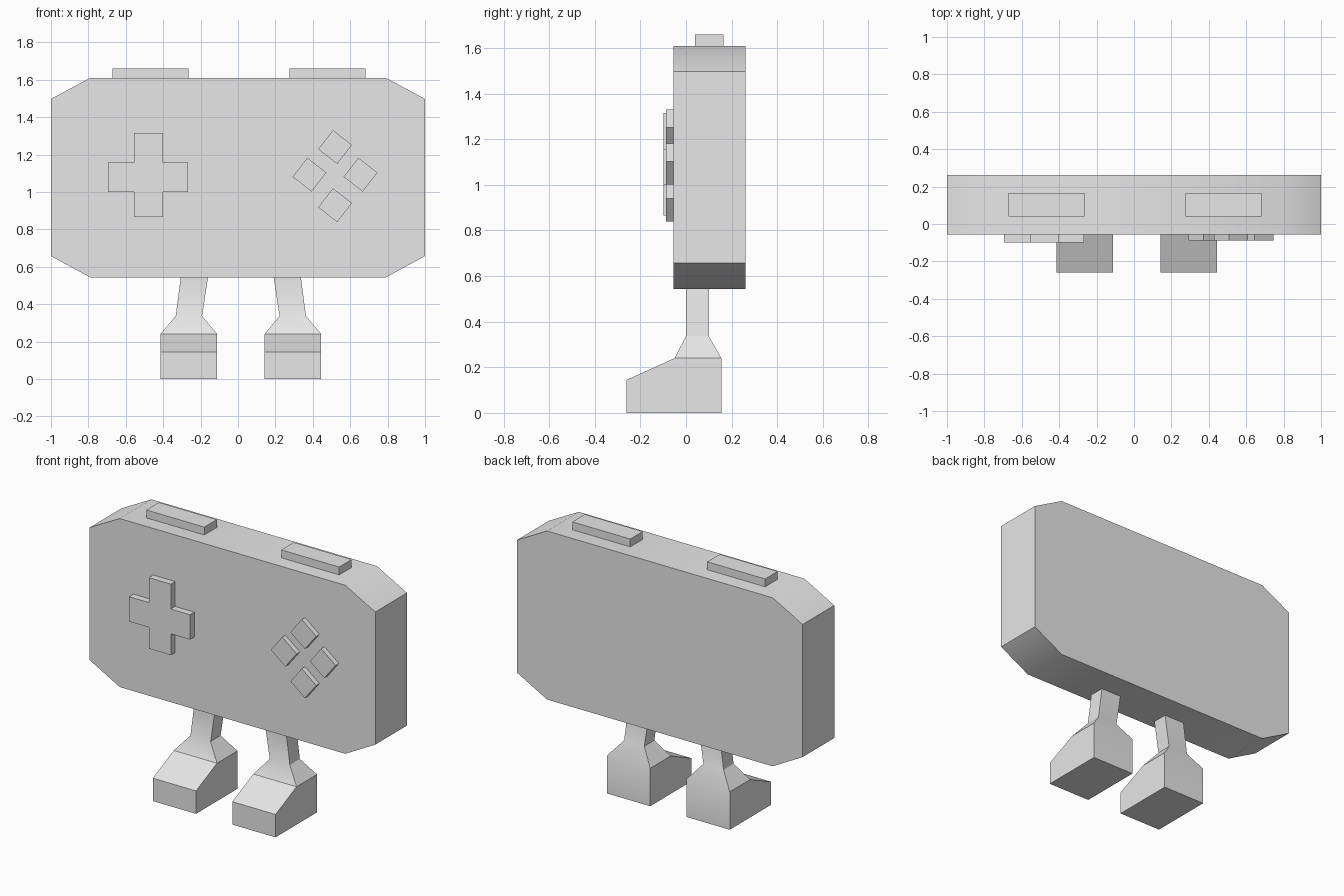
import bpy, bmesh, math

if "Cube" in bpy.data.objects:
    bpy.data.objects.remove(bpy.data.objects["Cube"])

grey = bpy.data.materials.new("light grey")
grey.diffuse_color = (0.8, 0.8, 0.8, 1)
grey.use_nodes = True
grey.node_tree.nodes["Principled BSDF"].inputs["Base Color"].default_value = grey.diffuse_color


def finish(name, bm):
    """Turn a bmesh into a named object with sharp-edged smooth shading."""
    bmesh.ops.recalc_face_normals(bm, faces=bm.faces)
    mesh = bpy.data.meshes.new(name)
    bm.to_mesh(mesh)
    bm.free()
    mesh.materials.append(grey)
    obj = bpy.data.objects.new(name, mesh)
    bpy.context.collection.objects.link(obj)
    bpy.ops.object.select_all(action='DESELECT')
    obj.select_set(True)
    bpy.context.view_layer.objects.active = obj
    bpy.ops.object.shade_smooth_by_angle(angle=math.radians(30))
    return obj


def plate(name, outline, y0, y1):
    """Extrude an (x, z) outline from y0 to y1."""
    bm = bmesh.new()
    face = bm.faces.new([bm.verts.new((x, y0, z)) for x, z in outline])
    ext = bmesh.ops.extrude_face_region(bm, geom=[face])['geom']
    verts = [v for v in ext if isinstance(v, bmesh.types.BMVert)]
    bmesh.ops.translate(bm, verts=verts, vec=(0, y1 - y0, 0))
    return finish(name, bm)


def rect(x0, x1, z0, z1):
    return [(x0, z0), (x1, z0), (x1, z1), (x0, z1)]


FRONT, BACK = -0.055, 0.262

# Console body with clipped corners
plate("body", [(-0.79, 0.543), (0.79, 0.543), (1, 0.657), (1, 1.497),
               (0.79, 1.61), (-0.79, 1.61), (-1, 1.497), (-1, 0.657)], FRONT, BACK)

# Shoulder buttons on the top
for side, x in (("left", -0.467), ("right", 0.478)):
    plate(side + "_shoulder_button", rect(x - 0.203, x + 0.203, 1.59, 1.66), 0.04, 0.165)

# Cross-shaped direction pad
xa, xb, xc, xd = -0.695, -0.556, -0.402, -0.267
za, zb, zc, zd = 0.865, 1.0, 1.157, 1.315
plate("direction_pad", [(xb, za), (xc, za), (xc, zb), (xd, zb), (xd, zc), (xc, zc),
                        (xc, zd), (xb, zd), (xb, zc), (xa, zc), (xa, zb), (xb, zb)],
      -0.098, FRONT + 0.01)

# Four tilted square action buttons
for name, x, z in (("top", 0.519, 1.24), ("left", 0.382, 1.092),
                   ("bottom", 0.519, 0.929), ("right", 0.655, 1.092)):
    corners = []
    for k in range(4):
        a = math.radians(97 + 90 * k)
        corners.append((x + 0.091 * math.cos(a), z + 0.091 * math.sin(a)))
    plate(name + "_action_button", corners, -0.088, FRONT + 0.01)


# Legs: wedge shoe whose heel block tapers up into a slim leg
def leg(name, sign):
    bm = bmesh.new()

    def vert(x, y, z):
        return bm.verts.new((0.015 + sign * x, y, z))

    side = [(-0.26, 0), (0.155, 0), (0.155, 0.24), (-0.05, 0.24), (-0.26, 0.145)]
    inner = [vert(0.127, y, z) for y, z in side]
    outer = [vert(0.43, y, z) for y, z in side]
    bm.faces.new(inner)
    bm.faces.new(outer)
    for i in (0, 1, 3, 4):
        j = (i + 1) % 5
        bm.faces.new([inner[i], inner[j], outer[j], outer[i]])
    ring = [inner[3], outer[3], outer[2], inner[2]]
    for xi, xo, z in ((0.207, 0.348, 0.337), (0.173, 0.319, 0.56)):
        new = [vert(xi, 0, z), vert(xo, 0, z), vert(xo, 0.1, z), vert(xi, 0.1, z)]
        for i in range(4):
            j = (i + 1) % 4
            bm.faces.new([ring[i], ring[j], new[j], new[i]])
        ring = new
    bm.faces.new(ring)
    finish(name, bm)


leg("left_leg", -1)
leg("right_leg", 1)
